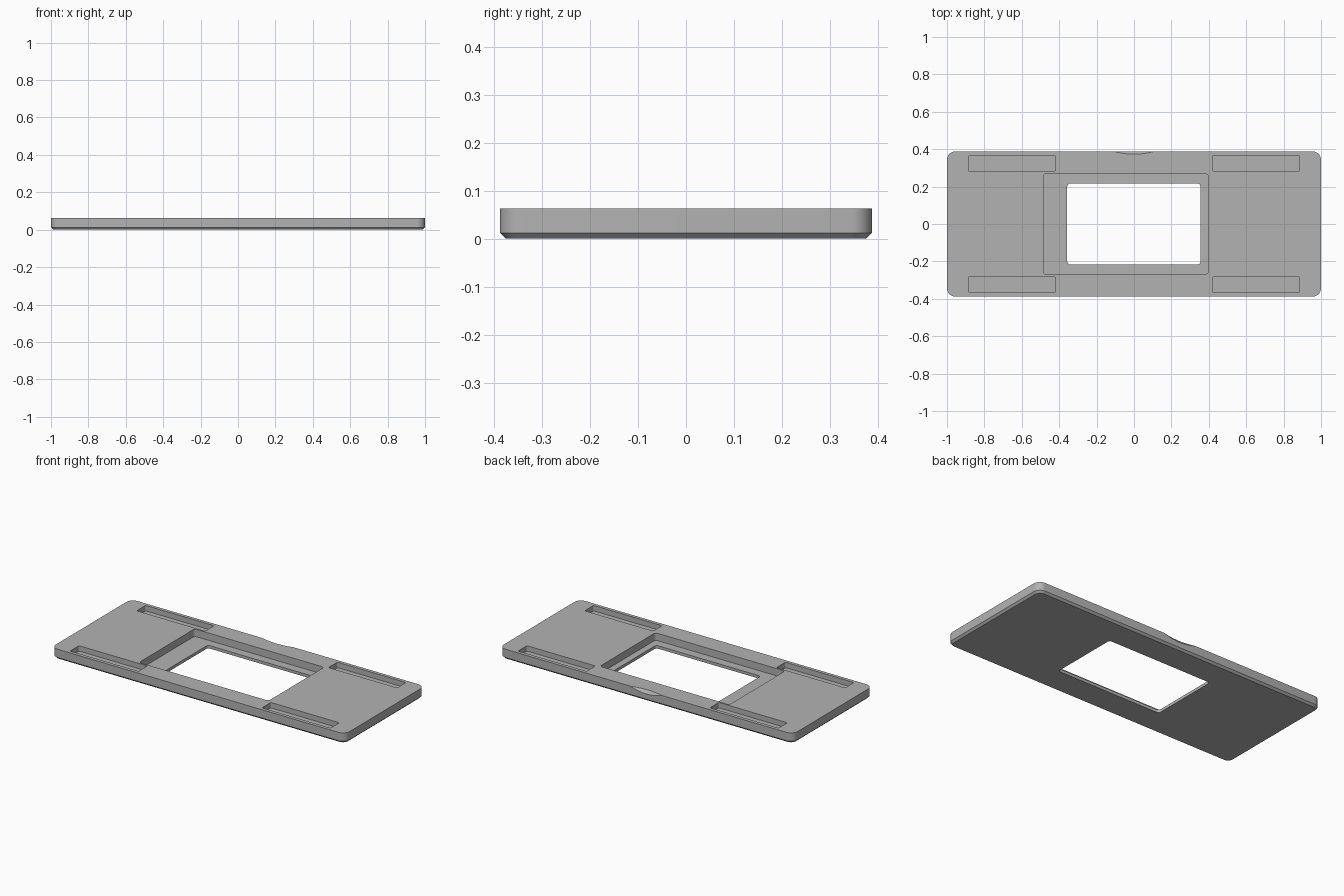
import bpy, bmesh, math

cube = bpy.data.objects.get("Cube")
if cube:
    bpy.data.objects.remove(cube, do_unlink=True)

HALF_X, HALF_Y, TOP = 1.0, 0.388, 0.063
CHAMFER = 0.012

grey = bpy.data.materials.new("plain_grey")
grey.use_nodes = True
colour = (0.45, 0.45, 0.45, 1)
grey.diffuse_color = colour
grey.node_tree.nodes["Principled BSDF"].inputs["Base Color"].default_value = colour


def outline(x0, x1, y0, y1, r, steps=8):
    """Rounded rectangle, counter-clockwise."""
    corners = [(x1 - r, y1 - r), (x0 + r, y1 - r), (x0 + r, y0 + r), (x1 - r, y0 + r)]
    points = []
    for i, (cx, cy) in enumerate(corners):
        for s in range(steps + 1):
            a = math.pi / 2 * (i + s / steps)
            points.append((cx + r * math.cos(a), cy + r * math.sin(a)))
    return points


def loft(name, layers):
    """Solid through a stack of (height, outline) layers."""
    bm = bmesh.new()
    rings = [[bm.verts.new((x, y, z)) for x, y in pts] for z, pts in layers]
    n = len(rings[0])
    for low, high in zip(rings, rings[1:]):
        for i in range(n):
            j = (i + 1) % n
            bm.faces.new((low[i], low[j], high[j], high[i]))
    bm.faces.new(rings[0][::-1])
    bm.faces.new(rings[-1])
    mesh = bpy.data.meshes.new(name)
    bm.to_mesh(mesh)
    bm.free()
    mesh.materials.append(grey)
    obj = bpy.data.objects.new(name, mesh)
    bpy.context.collection.objects.link(obj)
    return obj


def cut(target, cutter):
    mod = target.modifiers.new(cutter.name, 'BOOLEAN')
    mod.operation = 'DIFFERENCE'
    mod.solver = 'EXACT'
    mod.object = cutter
    bpy.context.view_layer.objects.active = target
    bpy.ops.object.modifier_apply(modifier=mod.name)
    bpy.data.objects.remove(cutter, do_unlink=True)


def pocket(name, x0, x1, y0, y1, r, floor):
    pts = outline(x0, x1, y0, y1, r, 5)
    cut(plate, loft(name, [(floor, pts), (TOP + 0.1, pts)]))


# Plate with rounded corners and a chamfered underside
c = CHAMFER
body = outline(-HALF_X, HALF_X, -HALF_Y, HALF_Y, 0.045)
base = outline(-HALF_X + c, HALF_X - c, -HALF_Y + c, HALF_Y - c, 0.045 - c)
plate = loft("plate", [(0, base), (c, body), (TOP, body)])

# Recessed tray and the window through its floor
pocket("tray_recess", -0.485, 0.397, -0.27, 0.27, 0.018, 0.018)
pocket("window", -0.357, 0.355, -0.216, 0.216, 0.015, -0.1)

# Four slots near the corners
for sx in (-1, 1):
    for sy in (-1, 1):
        xs = sorted((sx * 0.42, sx * 0.886))
        ys = sorted((sy * 0.281, sy * 0.367))
        pocket("slot", *xs, *ys, 0.008, 0.03)

# Shallow thumb notch on the back edge
bpy.ops.mesh.primitive_uv_sphere_add(segments=96, ring_count=64, radius=0.49,
                                     location=(0, HALF_Y + 0.38, TOP + 0.29))
notch = bpy.context.object
notch.name = "thumb_notch"
notch.data.materials.append(grey)
cut(plate, notch)

# Smooth the rounded corners, keep the edges sharp
bpy.ops.object.select_all(action='DESELECT')
plate.select_set(True)
bpy.context.view_layer.objects.active = plate
bpy.ops.object.shade_smooth_by_angle(angle=math.radians(25))
